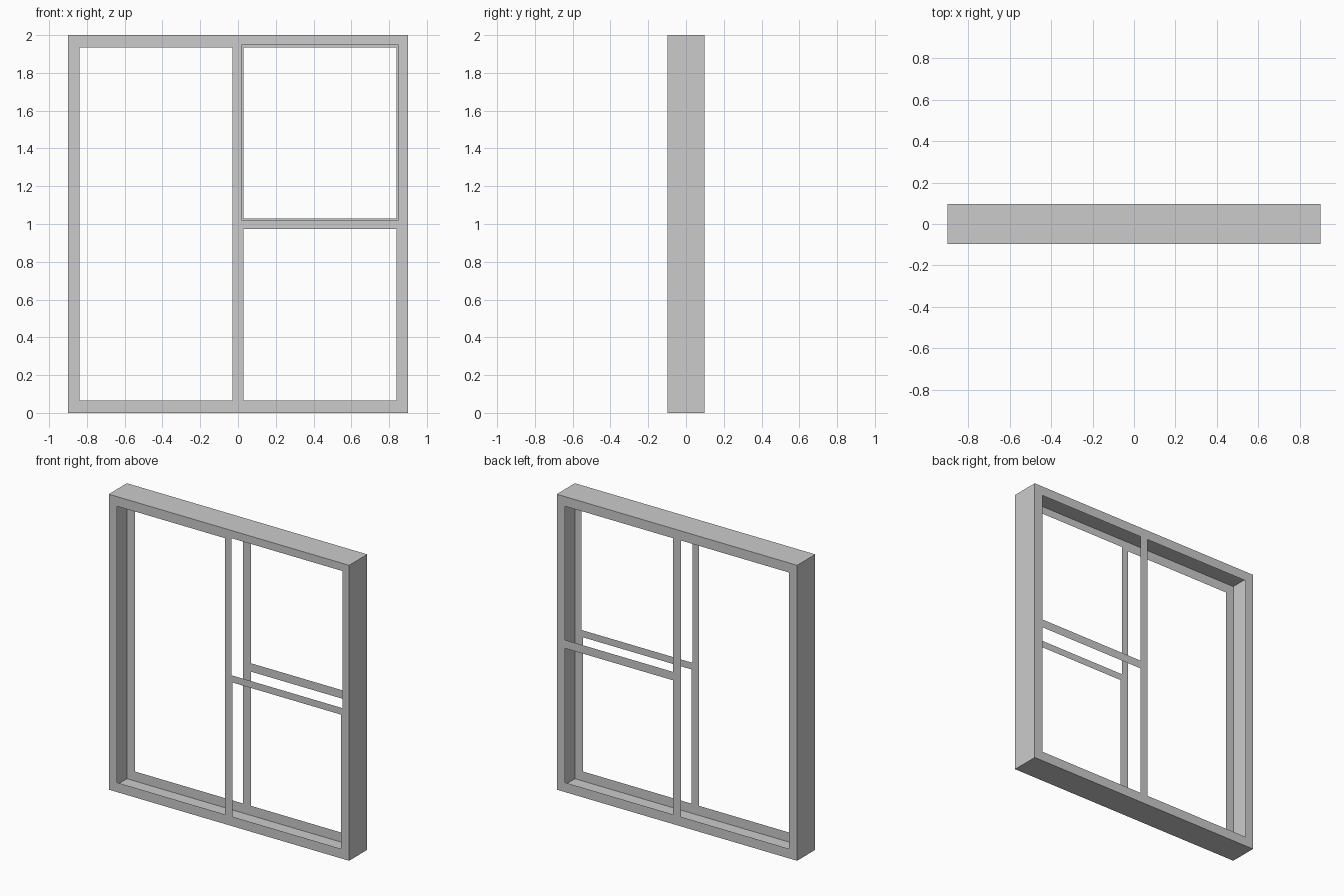
import bpy, bmesh

if "Cube" in bpy.data.objects:
    bpy.data.objects.remove(bpy.data.objects["Cube"])

W, H, D = 0.9, 2.0, 0.097   # half width, height, half depth

# Openings as (x0, x1, z0, z1)
LEFT = (-0.84, -0.03, 0.065, 1.935)
LOWER = (0.028, 0.838, 0.065, 0.973)
UPPER = (0.028, 0.838, 1.03, 1.935)
UPPER_WIDE = (0.018, 0.85, 1.02, 1.948)


def make_object(name, bm):
    mesh = bpy.data.meshes.new(name)
    bm.to_mesh(mesh)
    bm.free()
    obj = bpy.data.objects.new(name, mesh)
    bpy.context.collection.objects.link(obj)
    return obj


def panel(name, y, openings):
    """Thin sheet in the xz plane with rectangular openings."""
    xs = sorted({-W, W} | {x for o in openings for x in o[:2]})
    zs = sorted({0.0, H} | {z for o in openings for z in o[2:]})
    bm = bmesh.new()
    grid = [[bm.verts.new((x, y, z)) for z in zs] for x in xs]
    for i in range(len(xs) - 1):
        for j in range(len(zs) - 1):
            cx, cz = (xs[i] + xs[i + 1]) / 2, (zs[j] + zs[j + 1]) / 2
            if any(a < cx < b and c < cz < d for a, b, c, d in openings):
                continue
            quad = [grid[i][j], grid[i + 1][j], grid[i + 1][j + 1], grid[i][j + 1]]
            bm.faces.new(quad if y < 0 else quad[::-1])
    bmesh.ops.delete(bm, geom=[v for v in bm.verts if not v.link_faces], context='VERTS')
    return make_object(name, bm)


# Front and back lattice sheets; the front upper opening is slightly larger
panel("front_lattice", -D, [LEFT, LOWER, UPPER_WIDE])
panel("back_lattice", D, [LEFT, LOWER, UPPER])

# Hollow outer casing: box with its front and back faces removed
bm = bmesh.new()
bmesh.ops.create_cube(bm, size=1)
bmesh.ops.scale(bm, vec=(2 * W, 2 * D, H), verts=bm.verts)
bmesh.ops.translate(bm, vec=(0, 0, H / 2), verts=bm.verts)
ends = [f for f in bm.faces if abs(f.normal.y) > 0.5]
bmesh.ops.delete(bm, geom=ends, context='FACES_ONLY')
make_object("outer_casing", bm)
